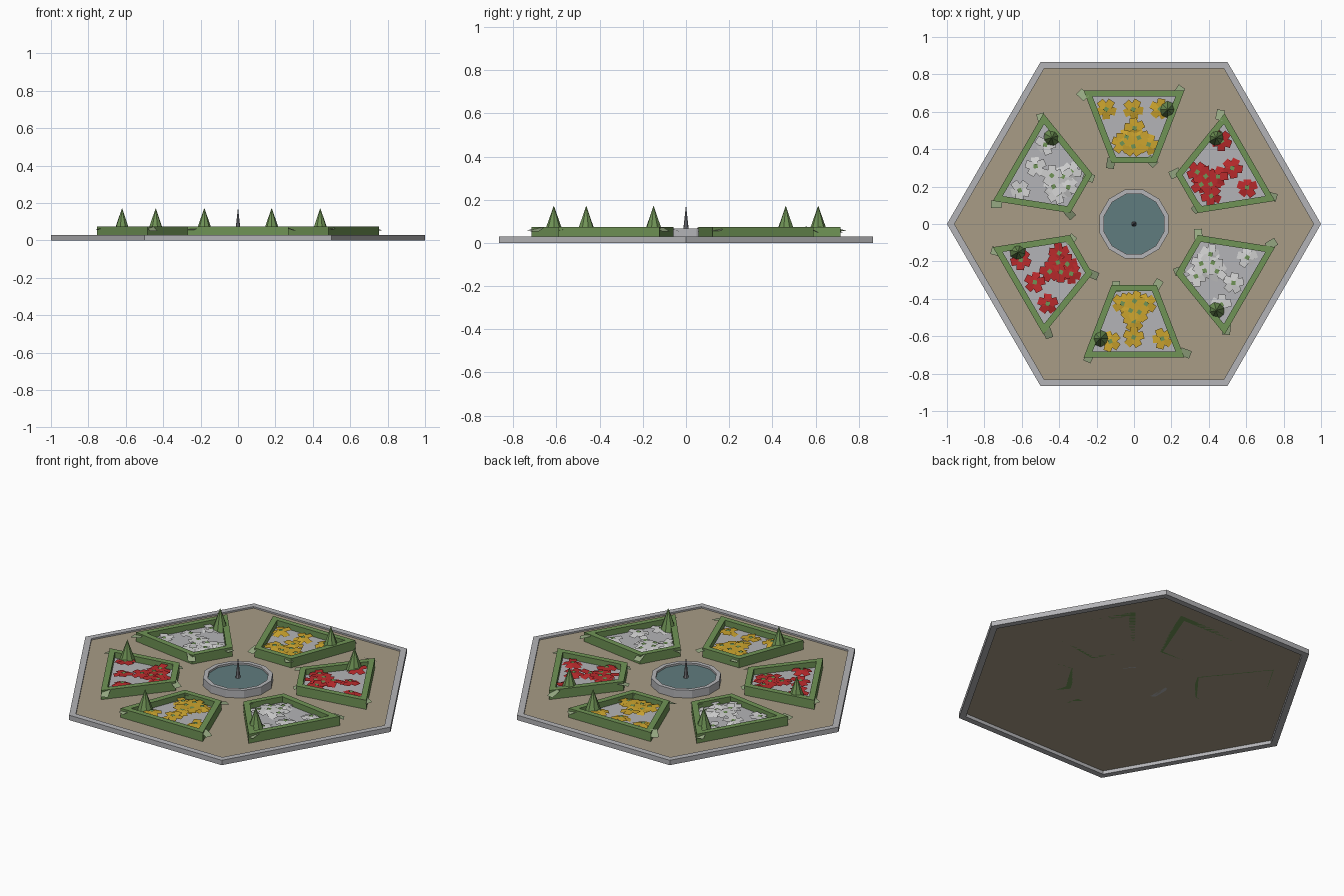
import bpy, bmesh, math, random
from mathutils import Matrix, Vector

if "Cube" in bpy.data.objects:
    bpy.data.objects.remove(bpy.data.objects["Cube"])

random.seed(4)


def material(name, r, g, b):
    m = bpy.data.materials.new(name)
    lin = [(c / 255 / 12.92 if c < 11 else ((c / 255 + 0.055) / 1.055) ** 2.4) for c in (r, g, b)]
    m.diffuse_color = (*lin, 1)
    m.use_nodes = True
    m.node_tree.nodes["Principled BSDF"].inputs["Base Color"].default_value = m.diffuse_color
    return m


stone = material("stone grey", 180, 180, 183)
sand = material("sand", 168, 156, 134)
water = material("water", 96, 124, 126)
green = material("hedge green", 112, 148, 86)
pale = material("pale leaf", 150, 168, 130)
red = material("red petal", 186, 42, 44)
yellow = material("yellow petal", 204, 164, 46)
white = material("white petal", 208, 208, 208)
metal = material("spout grey", 125, 125, 130)


def finish(name, bm, *mats, matrix=None):
    me = bpy.data.meshes.new(name)
    if matrix:
        bm.transform(matrix)
    bm.to_mesh(me)
    bm.free()
    for m in mats:
        me.materials.append(m)
    ob = bpy.data.objects.new(name, me)
    bpy.context.collection.objects.link(ob)
    return ob


def polygon(n, r, phase=0.0):
    return [(r * math.cos(phase + math.tau * i / n), r * math.sin(phase + math.tau * i / n))
            for i in range(n)]


def plate(name, pts, z, mat, matrix=None):
    bm = bmesh.new()
    bm.faces.new([bm.verts.new((x, y, z)) for x, y in pts])
    return finish(name, bm, mat, matrix=matrix)


def ring(name, outer, inner, z0, z1, mat, matrix=None):
    """Closed wall between two matching outlines."""
    bm = bmesh.new()
    loops = [[bm.verts.new((x, y, z)) for x, y in pts]
             for pts, z in ((outer, z0), (outer, z1), (inner, z1), (inner, z0))]
    n = len(outer)
    for k in range(4):
        a, b = loops[k], loops[(k + 1) % 4]
        for i in range(n):
            j = (i + 1) % n
            bm.faces.new((a[i], a[j], b[j], b[i]))
    return finish(name, bm, mat, matrix=matrix)


def cone(name, sides, r0, r1, z0, z1, x, y, mat, matrix=None):
    bm = bmesh.new()
    bmesh.ops.create_cone(bm, cap_ends=True, segments=sides, radius1=r0, radius2=r1, depth=z1 - z0,
                          matrix=Matrix.Translation((x, y, (z0 + z1) / 2)))
    return finish(name, bm, mat, matrix=matrix)


def quad(bm, matrix, pts, index=0):
    f = bm.faces.new([bm.verts.new(matrix @ Vector(p)) for p in pts])
    f.material_index = index


# Paved hexagon with a stone kerb
ring("kerb", polygon(6, 1.0), polygon(6, 0.96), 0.0, 0.029, stone)
plate("sand_floor", polygon(6, 0.965), 0.02, sand)

# Fountain
ring("basin", polygon(12, 0.19, math.pi / 12), polygon(12, 0.165, math.pi / 12), 0.02, 0.066, stone)
plate("basin_water", polygon(12, 0.168, math.pi / 12), 0.055, water)
cone("spout", 8, 0.014, 0.001, 0.05, 0.168, 0, 0, metal)

# Flower bed layout, for the bed on the +y side
OUTER = [(-0.12, 0.325), (0.12, 0.325), (0.27, 0.715), (-0.27, 0.715)]
INNER = [(-0.096, 0.357), (0.096, 0.357), (0.222, 0.683), (-0.222, 0.683)]
FLOWERS = [(-0.145, 0.62), (0, 0.612), (0.135, 0.62), (0, 0.512), (-0.07, 0.43),
           (0, 0.41), (0.07, 0.43), (0.025, 0.455), (-0.035, 0.465)]
LEAVES = [(-0.275, 0.69), (0.24, 0.71), (-0.125, 0.325), (0.095, 0.335)]


def flowers(name, petal, matrix):
    bm = bmesh.new()
    for x, y in FLOWERS:
        x += random.uniform(-0.008, 0.008)
        y += random.uniform(-0.008, 0.008)
        z = random.uniform(0.054, 0.062)
        turn = random.uniform(0, math.tau)
        for i in range(5):
            m = (Matrix.Translation((x, y, z)) @ Matrix.Rotation(turn + i * math.tau / 5, 4, 'Z')
                 @ Matrix.Rotation(random.uniform(-0.15, 0.3), 4, 'Y'))
            quad(bm, m, [(0, 0, 0), (0.02, -0.022, 0), (0.055, -0.02, -0.002),
                         (0.055, 0.02, -0.002), (0.02, 0.022, 0)])
        # green flower centre
        quad(bm, Matrix.Translation((x, y, z + 0.005)) @ Matrix.Rotation(turn, 4, 'Z'),
             [(-0.011, -0.011, 0), (0.011, -0.011, 0), (0.011, 0.011, 0), (-0.011, 0.011, 0)], 1)
    finish(name, bm, petal, green, matrix=matrix)


def corner_leaves(name, matrix):
    bm = bmesh.new()
    for x, y in LEAVES:
        m = (Matrix.Translation((x, y, 0.062))
             @ Matrix.Rotation(math.atan2(y - 0.52, x) + random.uniform(-0.5, 0.5), 4, 'Z')
             @ Matrix.Rotation(random.uniform(0.1, 0.45), 4, 'Y'))
        quad(bm, m, [(-0.03, -0.021, 0), (0.03, -0.021, 0), (0.03, 0.021, 0), (-0.03, 0.021, 0)])
    finish(name, bm, pale, matrix=matrix)


# Six beds around the fountain
for i, petal in enumerate((yellow, white, red, yellow, white, red)):
    m = Matrix.Rotation(i * math.pi / 3, 4, 'Z')
    ring(f"hedge_{i}", OUTER, INNER, 0.02, 0.074, green, m)
    plate(f"bed_ground_{i}", INNER, 0.04, stone, m)
    flowers(f"flowers_{i}", petal, m)
    corner_leaves(f"corner_leaves_{i}", m)
    side = -1 if i == 5 else 1
    cone(f"tree_{i}", 8, 0.045, 0.001, 0.045, 0.17, side * 0.18, 0.612, green, m)
